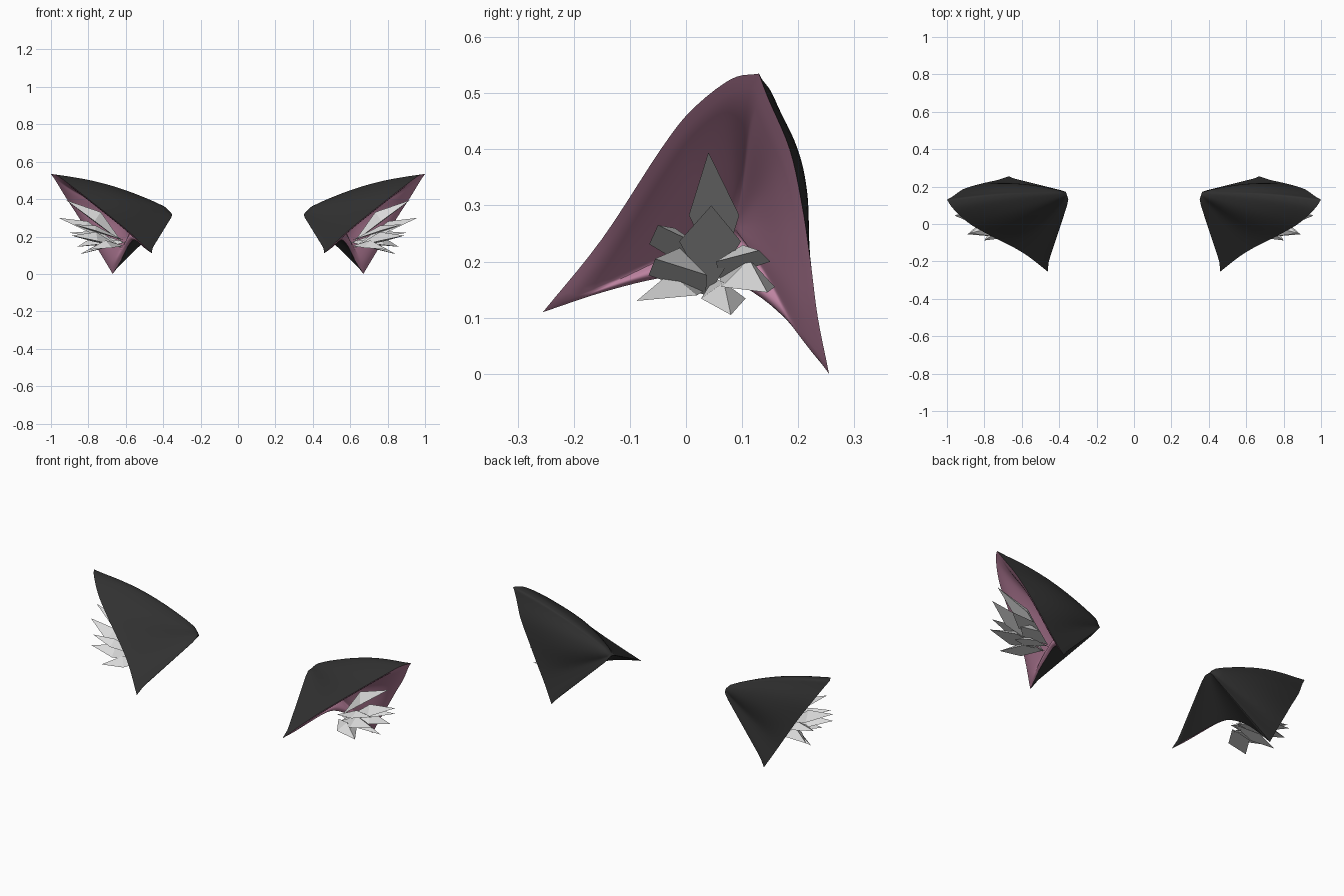
import bpy, bmesh, math
from mathutils import Vector

cube = bpy.data.objects.get("Cube")
if cube:
    bpy.data.objects.remove(cube, do_unlink=True)


def material(name, colour):
    mat = bpy.data.materials.new(name)
    mat.use_nodes = True
    mat.diffuse_color = (*colour, 1)
    mat.node_tree.nodes["Principled BSDF"].inputs["Base Color"].default_value = (*colour, 1)
    return mat


black = material("charcoal_black", (0.03, 0.03, 0.03))
pink = material("dusty_pink", (0.52, 0.23, 0.36))
white = material("pale_grey", (0.7, 0.7, 0.7))


def finish(bm, name, mat, smooth=False):
    """Make the object, mirrored to both sides."""
    mesh = bpy.data.meshes.new(name)
    bm.to_mesh(mesh)
    bm.free()
    obj = bpy.data.objects.new(name, mesh)
    bpy.context.collection.objects.link(obj)
    mesh.materials.append(mat)
    if smooth:
        bpy.ops.object.select_all(action='DESELECT')
        obj.select_set(True)
        bpy.context.view_layer.objects.active = obj
        bpy.ops.object.shade_smooth_by_angle(angle=math.radians(65))
    mod = obj.modifiers.new("Mirror", 'MIRROR')
    mod.use_mirror_merge = False


def smooth_path(points, steps=5):
    """Catmull-Rom curve through the points, leaving out the last one."""
    pts = [Vector(p) for p in points]
    pts = [2 * pts[0] - pts[1]] + pts + [2 * pts[-1] - pts[-2]]
    out = []
    for a, b, c, d in zip(pts, pts[1:], pts[2:], pts[3:]):
        for i in range(steps):
            t = i / steps
            out.append(0.5 * (2 * b + (c - a) * t + (2 * a - 5 * b + 4 * c - d) * t * t
                              + (3 * b - a - 3 * c + d) * t ** 3))
    return out


# Ear opening: front edge, back edge and the arch at the bottom
tip, front, back = (1.0, 0.13, 0.535), (0.46, -0.255, 0.11), (0.67, 0.255, 0.0)
front_edge = [front, (0.6, -0.15, 0.24), (0.8, -0.045, 0.4), (0.89, 0.01, 0.47),
              (0.965, 0.08, 0.525), tip]
back_edge = [tip, (0.97, 0.147, 0.49), (0.915, 0.185, 0.4), (0.85, 0.207, 0.3),
             (0.79, 0.222, 0.2), (0.73, 0.235, 0.1), back]
arch = [back, (0.62, 0.19, 0.085), (0.59, 0.12, 0.145), (0.56, 0.04, 0.18),
        (0.53, -0.05, 0.17), (0.5, -0.15, 0.145), front]
rim = smooth_path(front_edge) + smooth_path(back_edge) + smooth_path(arch)

apex = Vector((0.335, 0.167, 0.337))
centre = Vector((0.71, 0.04, 0.22))
axis = (centre - apex).normalized()
up = Vector(tip) - centre
up = (up - axis * up.dot(axis)).normalized()


def sheet(name, pole, mat, offset, facing, rings=12):
    """Smooth sheet from a pole to the rim; facing is the sign along the ear axis."""
    bm = bmesh.new()
    peak = bm.verts.new(pole + offset(rim[0], 0))
    rows = [[bm.verts.new(pole.lerp(p, k / rings) + offset(p, k / rings)) for p in rim]
            for k in range(1, rings + 1)]
    for i in range(len(rim)):
        j = (i + 1) % len(rim)
        bm.faces.new((peak, rows[0][i], rows[0][j]))
        for inner, outer in zip(rows, rows[1:]):
            bm.faces.new((inner[i], outer[i], outer[j], inner[j]))
    inside = [peak] + [v for row in rows[:-1] for v in row]
    for _ in range(3):
        bmesh.ops.smooth_vert(bm, verts=inside, factor=0.5,
                              use_axis_x=True, use_axis_y=True, use_axis_z=True)
    bm.normal_update()
    if facing * sum(f.normal.dot(axis) * f.calc_area() for f in bm.faces) < 0:
        bmesh.ops.reverse_faces(bm, faces=bm.faces[:])
    finish(bm, name, mat, smooth=True)


def shell_bulge(p, t):
    out = p - centre
    out = (out - axis * out.dot(axis)).normalized()
    return out * 0.042 * math.sin(math.pi * t) * max(0, out.dot(up))


def lining_dip(p, t):
    return -axis * 0.07 * (1 + math.cos(math.pi * t))


# Black outer shell and the shallow pink bowl inside it
sheet("ear_shells", apex, black, shell_bulge, -1)
sheet("ear_linings", centre, pink, lining_dip, 1)


# Ear fluff: broad faceted blades fanning out of the opening
def blade(bm, base, point, width, thick, widest):
    a, b = Vector(base), Vector(point)
    d = (b - a).normalized()
    across = d.cross(Vector((0, 0, 1))).normalized()
    lift = across.cross(d)
    mid = a.lerp(b, widest)
    ring = [bm.verts.new(mid + o) for o in
            (across * width, lift * thick, -across * width)]
    va, vb = bm.verts.new(a), bm.verts.new(b)
    for i in range(3):
        bm.faces.new((va, ring[i], ring[i - 1]))
        bm.faces.new((vb, ring[i - 1], ring[i]))


blades = [  # base, point, half width, ridge height, widest place
    ((0.62, 0.06, 0.17), (0.92, 0.04, 0.395), 0.045, 0.06, 0.5),
    ((0.62, 0.04, 0.14), (0.96, 0.045, 0.3), 0.055, 0.05, 0.6),
    ((0.61, 0.02, 0.18), (0.88, -0.05, 0.265), 0.045, 0.03, 0.6),
    ((0.62, 0.035, 0.14), (0.89, -0.055, 0.205), 0.055, 0.05, 0.55),
    ((0.61, 0.035, 0.15), (0.8, -0.088, 0.13), 0.055, 0.04, 0.5),
    ((0.6, 0.05, 0.17), (0.845, 0.08, 0.105), 0.04, 0.03, 0.55),
    ((0.61, 0.06, 0.17), (0.9, 0.13, 0.22), 0.05, 0.03, 0.6),
    ((0.61, 0.06, 0.17), (0.86, 0.145, 0.145), 0.05, 0.05, 0.6),
]
bm = bmesh.new()
for b in blades:
    blade(bm, *b)
bmesh.ops.recalc_face_normals(bm, faces=bm.faces[:])
finish(bm, "ear_fluff", white)
